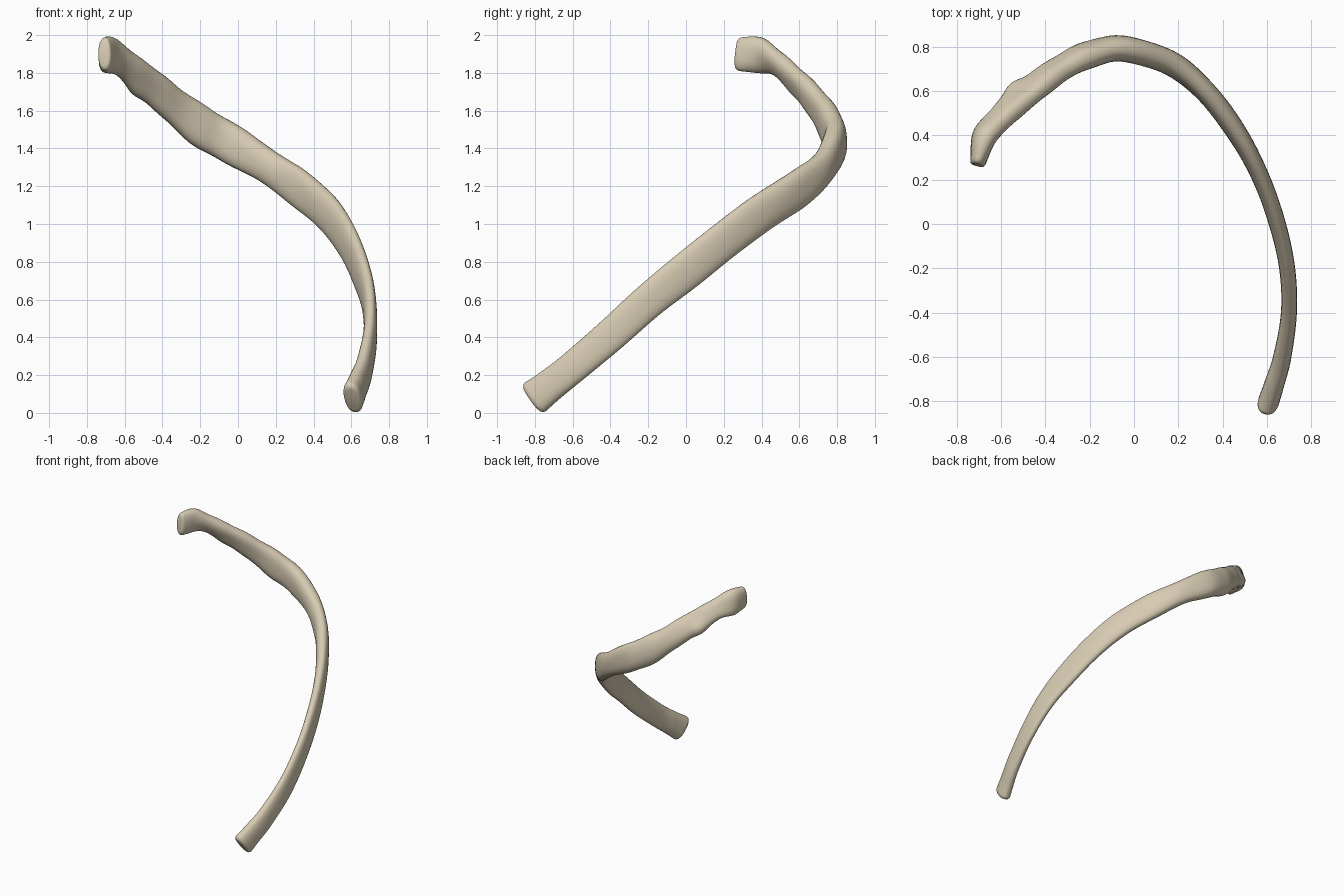
import bpy
import bmesh
from math import sin, cos, pi, radians, exp, copysign
from mathutils import Vector

default_cube = bpy.data.objects.get("Cube")
if default_cube:
    bpy.data.objects.remove(default_cube, do_unlink=True)

SIDES = 28      # points around each cross-section
STEPS = 8       # rings between neighbouring stations

# Stations from the front tip to the head:
# x, y, z, half height, half thickness, lean in degrees
STATIONS = [
    (.61, -.797, .085, .095, .048, 0),
    (.635, -.72, .145, .088, .045, 0),
    (.67, -.6, .24, .085, .041, 0),
    (.70, -.4, .41, .088, .036, 0),
    (.692, -.2, .59, .092, .036, 0),
    (.648, 0, .75, .1, .038, 0),
    (.577, .2, .91, .1, .04, 0),
    (.472, .4, 1.06, .102, .045, 0),
    (.32, .6, 1.19, .1, .05, 0),
    (.15, .735, 1.31, .092, .055, 0),
    (-.05, .79, 1.43, .102, .06, 0),
    (-.2, .765, 1.52, .105, .06, -5),
    (-.35, .69, 1.64, .088, .055, -15),
    (-.5, .575, 1.765, .082, .05, -28),
    (-.6, .485, 1.845, .075, .048, -28),
    (-.675, .395, 1.89, .095, .052, -12),
    (-.703, .29, 1.9, .09, .036, 0),
]


def spline(p0, p1, p2, p3, t):
    """Smooth curve through the stations, for every column at once."""
    return [b + t * (c - a) / 2 + t * t * (a - 2.5 * b + 2 * c - d / 2)
            + t ** 3 * (1.5 * (b - c) + (d - a) / 2)
            for a, b, c, d in zip(p0, p1, p2, p3)]


def sample_stations():
    last = len(STATIONS) - 1
    rows = []
    for i in range(last):
        group = [STATIONS[min(max(i + k, 0), last)] for k in (-1, 0, 1, 2)]
        rows += [spline(*group, s / STEPS) for s in range(STEPS)]
    return rows + [list(STATIONS[last])]


def soft_power(value):
    """Squares off the ellipse a little."""
    return copysign(abs(value) ** .85, value)


def make_ring(bm, centre, tangent, height, thickness, lean):
    """One cross-section: long axis upright, short axis facing outward."""
    up = Vector((0, 0, 1))
    up = (up - tangent * up.dot(tangent)).normalized()
    out = tangent.cross(up)
    angle = radians(lean)
    long_axis = up * cos(angle) + out * sin(angle)
    short_axis = out * cos(angle) - up * sin(angle)
    ring = []
    for k in range(SIDES):
        a = 2 * pi * k / SIDES
        ring.append(bm.verts.new(centre
                                 + long_axis * height * soft_power(cos(a))
                                 + short_axis * thickness * soft_power(sin(a))))
    return ring


def build_rib():
    bm = bmesh.new()
    rows = sample_stations()
    points = [Vector(r[:3]) for r in rows]
    last = len(points) - 1
    tangents = [(points[min(i + 1, last)] - points[max(i - 1, 0)]).normalized()
                for i in range(last + 1)]
    rings = []

    # rounded front tip, shaft and rounded head
    def end_rings(i, side, angles):
        for degrees in angles:
            a = radians(degrees)
            size = .7 + .3 * cos(a)
            centre = points[i] + tangents[i] * side * .025 * sin(a)
            rings.append(make_ring(bm, centre, tangents[i], rows[i][3] * size,
                                   rows[i][4] * size, rows[i][5]))

    end_rings(0, -1, (90, 60, 30))
    for point, tangent, row in zip(points, tangents, rows):
        rings.append(make_ring(bm, point, tangent, *row[3:]))
    end_rings(last, 1, (30, 60, 90))

    for a, b in zip(rings, rings[1:]):
        for k in range(SIDES):
            n = (k + 1) % SIDES
            bm.faces.new((a[k], a[n], b[n], b[k]))
    bm.faces.new(rings[0])
    bm.faces.new(rings[-1])
    bmesh.ops.recalc_face_normals(bm, faces=bm.faces)
    bm.normal_update()

    # knob below the neck, and gentle unevenness of the back half
    knob = Vector((-.54, .62, 1.72))
    for v in bm.verts:
        x, y, z = v.co
        bump = .022 * exp(-((v.co - knob).length / .06) ** 2)
        rough = min(max((z - .9) / .5, 0), 1)
        bump += .004 * rough * sin(23 * x + 9 * z) * cos(17 * y - 13 * z)
        v.co += v.normal * bump

    mesh = bpy.data.meshes.new("rib_bone")
    bm.to_mesh(mesh)
    bm.free()
    obj = bpy.data.objects.new("rib_bone", mesh)
    bpy.context.collection.objects.link(obj)
    return obj


rib = build_rib()

# bone colour
bone = bpy.data.materials.new("bone")
bone.use_nodes = True
colour = (.68, .60, .45, 1)
bone.diffuse_color = colour
bone.node_tree.nodes["Principled BSDF"].inputs["Base Color"].default_value = colour
rib.data.materials.append(bone)

# smooth shading
bpy.ops.object.select_all(action='DESELECT')
rib.select_set(True)
bpy.context.view_layer.objects.active = rib
bpy.ops.object.shade_smooth_by_angle(angle=radians(50))
